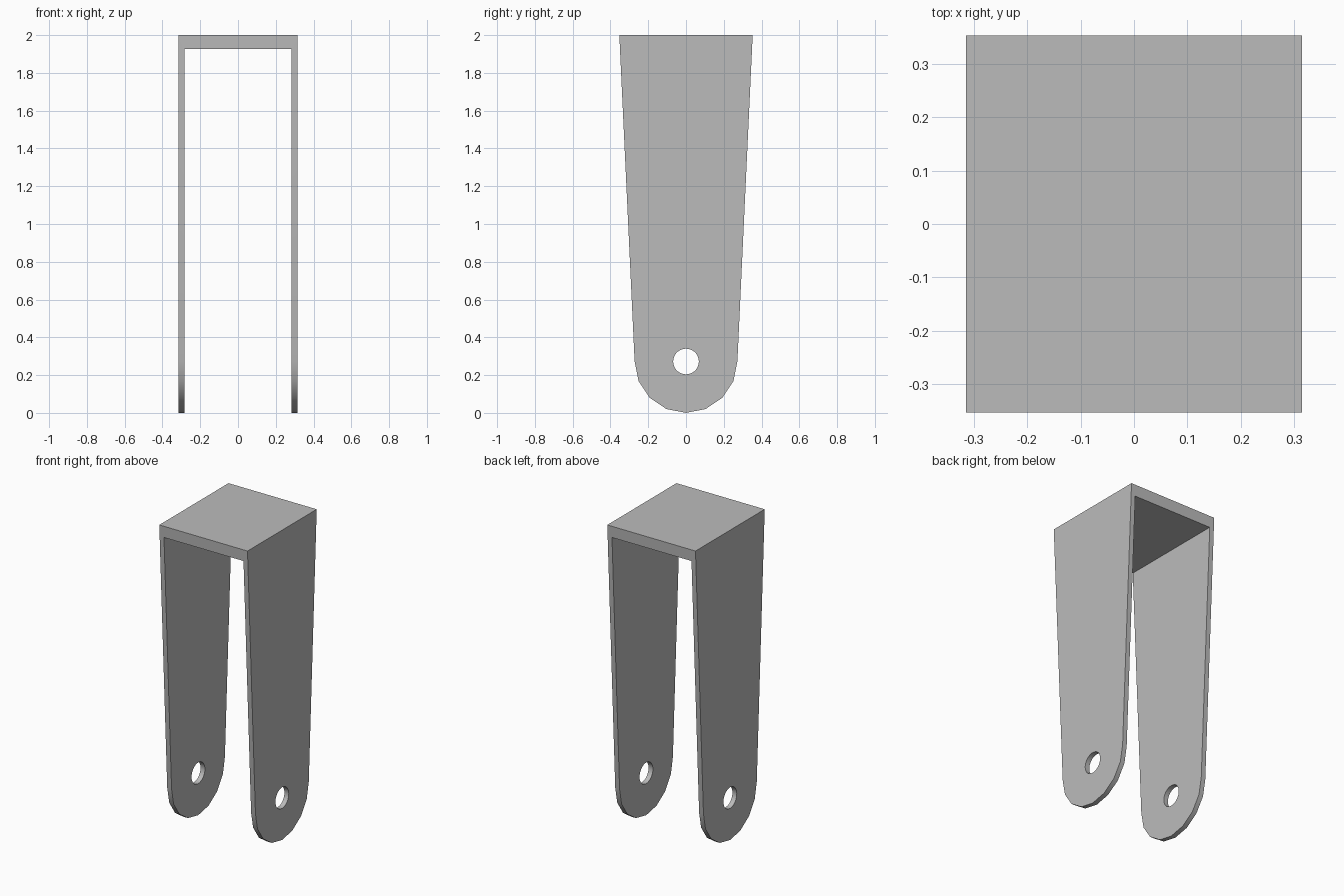
import bpy, bmesh, math
from mathutils import Matrix

cube = bpy.data.objects.get("Cube")
if cube:
    bpy.data.objects.remove(cube, do_unlink=True)

HALF_W, WALL, TOP_THICK = 0.315, 0.031, 0.074
TOP_HALF_D, END_R, HOLE_R = 0.353, 0.272, 0.068

grey = bpy.data.materials.new("plain grey")
grey.use_nodes = True
colour = (0.5, 0.5, 0.5, 1)
grey.diffuse_color = colour
grey.node_tree.nodes["Principled BSDF"].inputs["Base Color"].default_value = colour


def make_object(name, bm):
    bmesh.ops.recalc_face_normals(bm, faces=bm.faces)
    mesh = bpy.data.meshes.new(name)
    bm.to_mesh(mesh)
    bm.free()
    mesh.materials.append(grey)
    obj = bpy.data.objects.new(name, mesh)
    bpy.context.collection.objects.link(obj)
    return obj


# Tapered side profile with a rounded lower end, extruded across the width
profile = [(TOP_HALF_D, 2), (-TOP_HALF_D, 2)]
for i in range(9):
    a = math.pi + i * math.pi / 8
    profile.append((END_R * math.cos(a), END_R + END_R * math.sin(a)))
bm = bmesh.new()
face = bm.faces.new([bm.verts.new((-HALF_W, y, z)) for y, z in profile])
ext = bmesh.ops.extrude_face_region(bm, geom=[face])
bmesh.ops.translate(bm, vec=(2 * HALF_W, 0, 0),
                    verts=[g for g in ext["geom"] if isinstance(g, bmesh.types.BMVert)])
bracket = make_object("fork_bracket", bm)

# Cutter for the gap between the two arms
bm = bmesh.new()
bmesh.ops.create_cube(bm, size=1)
bmesh.ops.scale(bm, vec=(2 * (HALF_W - WALL), 2, 3), verts=bm.verts)
bmesh.ops.translate(bm, vec=(0, 0, 2 - TOP_THICK - 1.5), verts=bm.verts)
gap = make_object("gap_cutter", bm)

# Cutter for the axle holes
bm = bmesh.new()
bmesh.ops.create_cone(bm, cap_ends=True, segments=32, radius1=HOLE_R, radius2=HOLE_R, depth=2,
                      matrix=Matrix.Translation((0, 0, END_R)) @ Matrix.Rotation(math.pi / 2, 4, "Y"))
hole = make_object("axle_hole_cutter", bm)

# Cut the gap and holes, then drop the cutters
bpy.ops.object.select_all(action="DESELECT")
bracket.select_set(True)
bpy.context.view_layer.objects.active = bracket
for cutter in (gap, hole):
    cutter.hide_render = True
    mod = bracket.modifiers.new(cutter.name, "BOOLEAN")
    mod.operation = "DIFFERENCE"
    mod.solver = "EXACT"
    mod.object = cutter
    bpy.ops.object.modifier_apply(modifier=mod.name)
    bpy.data.objects.remove(cutter, do_unlink=True)

# Smooth the rounded ends and holes, keeping the plate edges crisp
bpy.ops.object.shade_smooth_by_angle(angle=math.radians(30))
